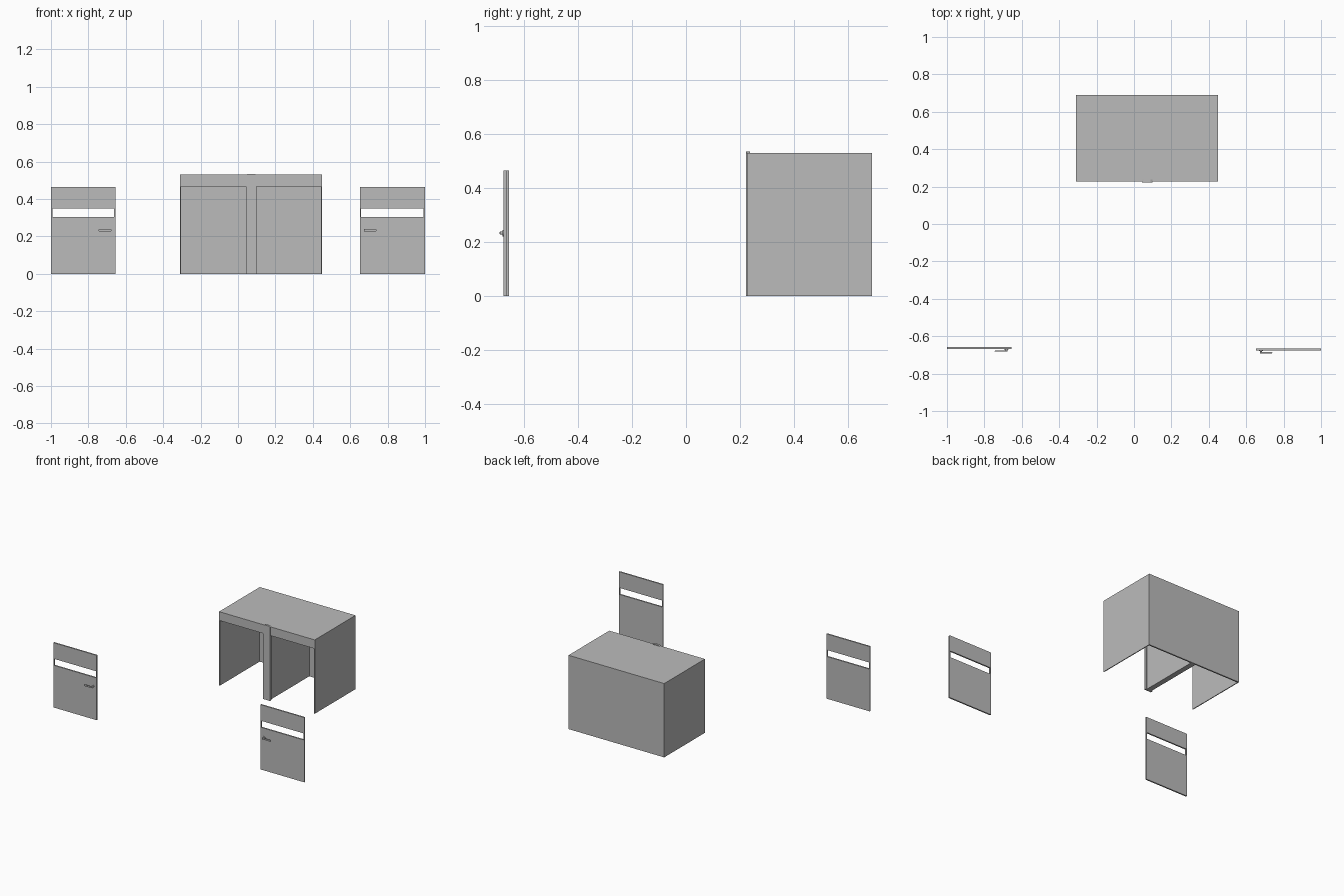
import bpy
import bmesh
from mathutils import Matrix, Vector

if "Cube" in bpy.data.objects:
    bpy.data.objects.remove(bpy.data.objects["Cube"], do_unlink=True)

GREY = (0.5, 0.5, 0.5, 1.0)
mat = bpy.data.materials.new("plain grey")
mat.use_nodes = True
mat.diffuse_color = GREY
mat.node_tree.nodes["Principled BSDF"].inputs["Base Color"].default_value = GREY


def finish(name, bm):
    """Turn a bmesh into a named grey object."""
    bmesh.ops.recalc_face_normals(bm, faces=bm.faces)
    mesh = bpy.data.meshes.new(name)
    bm.to_mesh(mesh)
    bm.free()
    mesh.materials.append(mat)
    obj = bpy.data.objects.new(name, mesh)
    bpy.context.collection.objects.link(obj)
    return obj


def add_box(bm, x, y, z):
    """Add a box given its ranges along the three axes."""
    size = Vector((x[1] - x[0], y[1] - y[0], z[1] - z[0]))
    mid = Vector((sum(x), sum(y), sum(z))) / 2
    bmesh.ops.create_cube(bm, size=1, matrix=Matrix.Translation(mid) @ Matrix.Diagonal(size).to_4x4())


def box(name, x, y, z):
    bm = bmesh.new()
    add_box(bm, x, y, z)
    return finish(name, bm)


# Cabin shell, open underneath and at the front
LEFT, RIGHT, FRONT, BACK, TOP = 0.45, -0.31, 0.228, 0.69, 0.53
WALL, LINTEL = 0.006, 0.467
box("right_wall", (RIGHT, RIGHT + WALL), (FRONT, BACK), (0, TOP))
box("left_wall", (LEFT - WALL, LEFT), (FRONT, BACK), (0, TOP))
box("back_wall", (RIGHT + WALL, LEFT - WALL), (BACK - 0.01, BACK), (0, TOP))
box("roof", (RIGHT + WALL, LEFT - WALL), (FRONT, BACK - 0.01), (TOP - WALL, TOP))
box("lintel", (RIGHT + WALL, LEFT - WALL), (FRONT, FRONT + 0.015), (LINTEL, TOP - WALL))

# Divider between the two cubicles and the post in front of it
box("partition", (0.052, 0.09), (FRONT + 0.008, BACK - 0.01), (0, TOP - WALL))
bm = bmesh.new()
outline = [(0.043, 0), (0.098, 0), (0.098, 0.53), (0.088, 0.535), (0.053, 0.535), (0.043, 0.53)]
face = bm.faces.new([bm.verts.new((x, 0.222, z)) for x, z in outline])
ext = bmesh.ops.extrude_face_region(bm, geom=[face])
moved = [v for v in ext["geom"] if isinstance(v, bmesh.types.BMVert)]
bmesh.ops.translate(bm, verts=moved, vec=(0, 0.016, 0))
finish("front_post", bm)


def door(side, x0, x1, y):
    """Thin door leaf with a slot window; y is its front face."""
    depth = (y, y + 0.01)
    bm = bmesh.new()
    add_box(bm, (x0, x1), depth, (0, 0.303))
    add_box(bm, (x0, x1), depth, (0.35, 0.465))
    add_box(bm, (x0, x0 + 0.007), depth, (0.303, 0.35))
    add_box(bm, (x1 - 0.007, x1), depth, (0.303, 0.35))
    bmesh.ops.remove_doubles(bm, verts=bm.verts, dist=0.0001)
    finish(side + "_door", bm)


def handle(side, x, y, direction):
    """Round rosette with a bent lever pointing along direction."""
    z = 0.233
    bm = bmesh.new()
    turn = Matrix.Rotation(1.5708, 4, "X")
    bmesh.ops.create_cone(bm, cap_ends=True, segments=20, radius1=0.012, radius2=0.012, depth=0.004,
                          matrix=Matrix.Translation((x, y - 0.002, z)) @ turn)
    bmesh.ops.create_cone(bm, cap_ends=True, segments=12, radius1=0.006, radius2=0.006, depth=0.014,
                          matrix=Matrix.Translation((x, y - 0.007, z)) @ turn)
    ends = sorted((x - direction * 0.006, x + direction * 0.062))
    lever = bmesh.new()
    add_box(lever, ends, (y - 0.0155, y - 0.0095), (z - 0.006, z + 0.006))
    bmesh.ops.bevel(lever, geom=lever.edges[:], offset=0.002, segments=2, affect="EDGES")
    finish(side + "_lever", lever)
    return finish(side + "_handle", bm)


# The two loose doors
handles = []
for side, x0, x1, y, hx, way in (("right", -1.0, -0.655, -0.667, -0.683, -1),
                                 ("left", 0.651, 1.0, -0.676, 0.679, 1)):
    door(side, x0, x1, y)
    handles.append(handle(side, hx, y, way))

# Smooth the round handle parts only
bpy.ops.object.select_all(action="DESELECT")
for obj in handles:
    obj.select_set(True)
bpy.context.view_layer.objects.active = handles[0]
bpy.ops.object.shade_smooth_by_angle()
